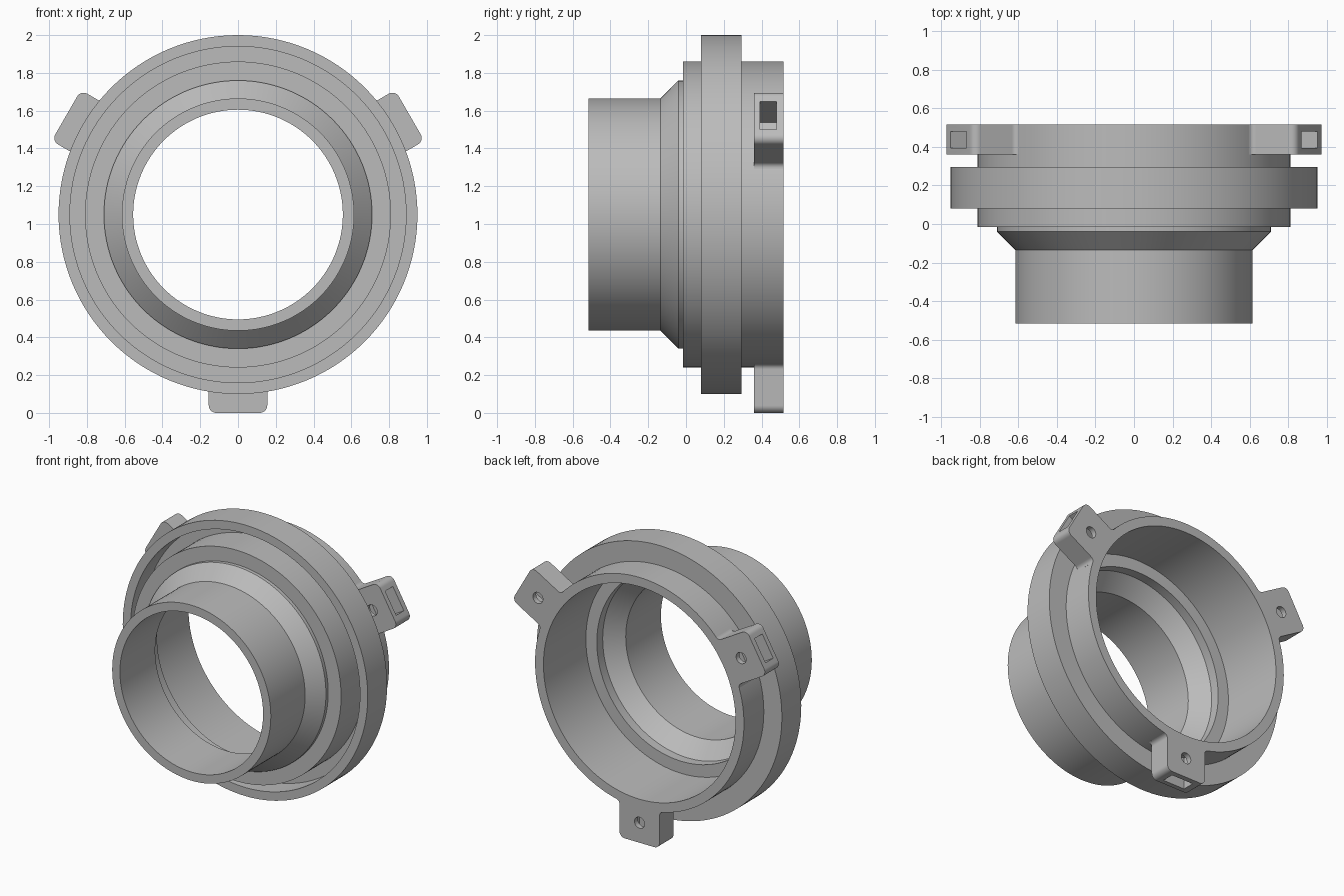
import bpy
import bmesh
from math import cos, sin, pi, radians, sqrt, atan2

cube = bpy.data.objects.get("Cube")
if cube:
    bpy.data.objects.remove(cube, do_unlink=True)

AXIS_Z = 1.05       # height of the coupling axis
SEGMENTS = 128
BODY_R = 0.81       # main collar radius
TAB_Y = (0.36, 0.515)

grey = bpy.data.materials.new("plain_grey")
grey.use_nodes = True
grey.diffuse_color = (0.5, 0.5, 0.5, 1)
grey.node_tree.nodes["Principled BSDF"].inputs["Base Color"].default_value = (0.5, 0.5, 0.5, 1)


def finish(name, bm):
    bmesh.ops.recalc_face_normals(bm, faces=bm.faces[:])
    mesh = bpy.data.meshes.new(name)
    bm.to_mesh(mesh)
    bm.free()
    mesh.materials.append(grey)
    obj = bpy.data.objects.new(name, mesh)
    bpy.context.collection.objects.link(obj)
    return obj


def revolve(name, profile):
    """Turn a closed (radius, y) profile about the y axis."""
    bm = bmesh.new()
    rings = []
    for i in range(SEGMENTS):
        a = 2 * pi * i / SEGMENTS
        rings.append([bm.verts.new((r * cos(a), y, AXIS_Z + r * sin(a))) for r, y in profile])
    n = len(profile)
    for i in range(SEGMENTS):
        p, q = rings[i], rings[(i + 1) % SEGMENTS]
        for j in range(n):
            k = (j + 1) % n
            bm.faces.new((p[j], p[k], q[k], q[j]))
    return finish(name, bm)


def prisms(name, outline, y0, y1):
    """Extrude a (sideways, radial) outline along y, three times round the axis."""
    bm = bmesh.new()
    for k in range(3):
        a = radians(120 * k)
        ends = []
        for y in (y0, y1):
            ends.append([bm.verts.new((t * cos(a) + r * sin(a), y,
                                       AXIS_Z + t * sin(a) - r * cos(a))) for t, r in outline])
        bm.faces.new(ends[0])
        bm.faces.new(ends[1])
        n = len(outline)
        for j in range(n):
            m = (j + 1) % n
            bm.faces.new((ends[0][j], ends[0][m], ends[1][m], ends[1][j]))
    return finish(name, bm)


def arc(cx, cy, r, start, end, steps):
    return [(cx + r * cos(start + (end - start) * i / steps),
             cy + r * sin(start + (end - start) * i / steps)) for i in range(steps + 1)]


def combine(target, tool, operation):
    mod = target.modifiers.new(tool.name, 'BOOLEAN')
    mod.operation = operation
    mod.solver = 'EXACT'
    mod.object = tool
    bpy.context.view_layer.objects.active = target
    bpy.ops.object.modifier_apply(modifier=mod.name)
    bpy.data.objects.remove(tool, do_unlink=True)


# Pipe, cone, collar and grooved outer ring as one turned profile
coupling = revolve("pipe_coupling", [
    (0.555, -0.515), (0.615, -0.515), (0.615, -0.135), (0.71, -0.04), (0.71, -0.015),
    (BODY_R, -0.015), (BODY_R, 0.235), (0.89, 0.235), (0.89, 0.08), (0.95, 0.08),
    (0.95, 0.295), (BODY_R, 0.295), (BODY_R, 0.515), (0.745, 0.515),
    (0.745, 0.045), (0.66, 0.045), (0.66, -0.02), (0.555, -0.125)])

# Mounting tabs: rounded outer corners, filleted into the collar
half, tip, corner, fillet = 0.155, 1.05, 0.04, 0.03
ft = half + fillet
fr = sqrt((BODY_R + fillet) ** 2 - ft ** 2)
side = arc(ft, fr, fillet, atan2(-fr, -ft), -pi, 6)
side += arc(half - corner, tip - corner, corner, 0, pi / 2, 8)
side = [(0.17, 0.765)] + side
tab_outline = side + [(-t, r) for t, r in reversed(side)]
combine(coupling, prisms("mounting_tabs", tab_outline, *TAB_Y), 'UNION')

# Rectangular pockets in the tab ends
pocket = [(-0.085, 0.825), (0.085, 0.825), (0.085, 1.2), (-0.085, 1.2)]
combine(coupling, prisms("pocket_cutters", pocket, 0.393, 0.478), 'DIFFERENCE')

# Screw holes through the tabs
hole = arc(0, 0.91, 0.039, 0, 2 * pi, 32)[:-1]
combine(coupling, prisms("hole_cutters", hole, 0.32, 0.6), 'DIFFERENCE')

bpy.ops.object.select_all(action='DESELECT')
coupling.select_set(True)
bpy.context.view_layer.objects.active = coupling
bpy.ops.object.shade_smooth_by_angle(angle=radians(30))
